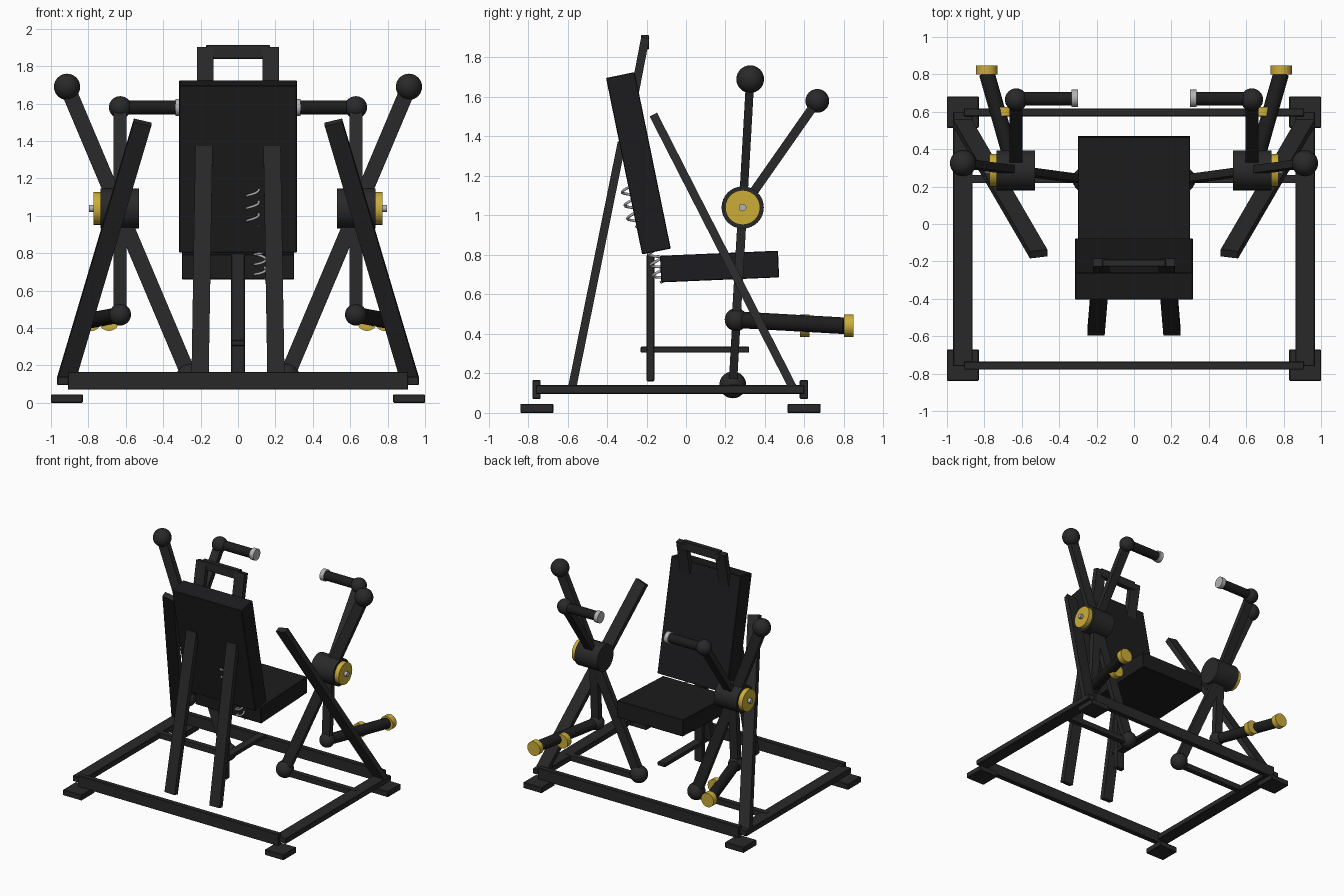
import bpy, bmesh
from math import radians, sin, cos, pi
from mathutils import Vector, Matrix

if "Cube" in bpy.data.objects:
    bpy.data.objects.remove(bpy.data.objects["Cube"])


def material(name, rgb):
    m = bpy.data.materials.new(name)
    m.diffuse_color = (*rgb, 1)
    m.use_nodes = True
    m.node_tree.nodes["Principled BSDF"].inputs["Base Color"].default_value = m.diffuse_color
    return m


STEEL = material("dark_steel", (0.022, 0.022, 0.023))
PAD = material("black_pad", (0.012, 0.012, 0.013))
YELLOW = material("yellow", (0.60, 0.42, 0.04))
METAL = material("light_metal", (0.45, 0.45, 0.47))


def finish(name, bm, mat, matrix=None, smooth=False):
    mesh = bpy.data.meshes.new(name)
    if matrix is not None:
        bm.transform(matrix)
    bmesh.ops.recalc_face_normals(bm, faces=bm.faces)
    bm.to_mesh(mesh)
    bm.free()
    ob = bpy.data.objects.new(name, mesh)
    bpy.context.collection.objects.link(ob)
    mesh.materials.append(mat)
    if smooth:
        bpy.ops.object.select_all(action='DESELECT')
        ob.select_set(True)
        bpy.context.view_layer.objects.active = ob
        bpy.ops.object.shade_smooth_by_angle(angle=radians(40))
    return ob


def frame(a, b):
    # local z runs from a to b, local x stays as close to world x as possible
    z = (b - a).normalized()
    ref = Vector((1, 0, 0)) if abs(z.x) < 0.95 else Vector((0, 1, 0))
    x = (ref - z * ref.dot(z)).normalized()
    rot = Matrix((x, z.cross(x), z)).transposed().to_4x4()
    return Matrix.Translation((a + b) / 2) @ rot


def box(name, center, size, mat=STEEL, tilt=0, bevel=0.004):
    bm = bmesh.new()
    bmesh.ops.create_cube(bm, size=1, matrix=Matrix.Diagonal((*size, 1)))
    bmesh.ops.bevel(bm, geom=bm.edges[:], offset=bevel, segments=1, affect='EDGES')
    return finish(name, bm, mat, Matrix.Translation(center) @ Matrix.Rotation(radians(tilt), 4, 'X'))


def bar(name, a, b, w, t, mat=STEEL):
    a, b = Vector(a), Vector(b)
    bm = bmesh.new()
    bmesh.ops.create_cube(bm, size=1, matrix=Matrix.Diagonal((w, t, (b - a).length, 1)))
    return finish(name, bm, mat, frame(a, b))


def rod(name, a, b, r, mat=STEEL):
    a, b = Vector(a), Vector(b)
    bm = bmesh.new()
    bmesh.ops.create_cone(bm, cap_ends=True, segments=32, radius1=r, radius2=r, depth=(b - a).length)
    return finish(name, bm, mat, frame(a, b), True)


def ball(name, c, r):
    bm = bmesh.new()
    bmesh.ops.create_uvsphere(bm, u_segments=32, v_segments=16, radius=r)
    return finish(name, bm, STEEL, Matrix.Translation(c), True)


def spring(name, a, b, r, turns):
    a, b = Vector(a), Vector(b)
    m, length, n = frame(a, b), (b - a).length, turns * 16
    cu = bpy.data.curves.new(name, 'CURVE')
    cu.dimensions = '3D'
    cu.bevel_depth = 0.007
    cu.bevel_resolution = 2
    sp = cu.splines.new('POLY')
    sp.points.add(n)
    for i, p in enumerate(sp.points):
        t = 2 * pi * i / 16
        p.co = (*(m @ Vector((r * cos(t), r * sin(t), length * (i / n - 0.5)))), 1)
    cu.materials.append(METAL)
    bpy.context.collection.objects.link(bpy.data.objects.new(name, cu))


# Base frame
box("front_base_beam", (0, -0.757, 0.118), (1.82, 0.042, 0.095))
box("rear_base_beam", (0, 0.597, 0.118), (1.82, 0.042, 0.095))

# Seat, backrest and centre support
box("backrest", (0, -0.241, 1.264), (0.63, 0.148, 0.912), PAD, 11.56)
box("seat", (0, 0.17, 0.741), (0.60, 0.135, 0.60), PAD, 2.45).data.transform(Matrix.Identity(4))
seat = bpy.data.objects["seat"]
bpy.data.objects.remove(seat)
box("seat", (0, 0.17, 0.741), (0.60, 0.598, 0.135), PAD, -2.45 + 4.9)
box("centre_post", (0, -0.18, 0.48), (0.074, 0.04, 0.64))
box("centre_foot_bar", (0, 0.045, 0.32), (0.07, 0.55, 0.03))
box("head_handle_bar", (0, -0.208, 1.877), (0.34, 0.04, 0.075))
spring("backrest_spring", (0.08, -0.295, 1.14), (0.08, -0.255, 0.94), 0.032, 3)
spring("seat_spring", (0.12, -0.165, 0.82), (0.12, -0.13, 0.66), 0.03, 3)

# Mirrored left and right parts
for s, side in ((-1, "left"), (1, "right")):
    # Frame
    box(side + "_base_beam", (s * 0.915, -0.08, 0.118), (0.105, 1.36, 0.045))
    for y, end in ((-0.755, "front"), (0.598, "rear")):
        box(f"{side}_{end}_foot", (s * 0.915, y, 0.023), (0.17, 0.168, 0.046))
    bar(side + "_cross_bar", (s * 0.25, 0.24, 0.12), (s * 0.91, 0.24, 0.12), 0.042, 0.045)
    bar(side + "_diagonal_upright", (s * 0.92, 0.545, 0.12), (s * 0.51, -0.16, 1.50), 0.096, 0.042)
    bar(side + "_backrest_leg", (s * 0.203, -0.576, 0.13), (s * 0.182, -0.325, 1.37), 0.092, 0.042)
    bar(side + "_head_handle_post", (s * 0.175, -0.26, 1.62), (s * 0.175, -0.206, 1.90), 0.09, 0.042)

    # Pivot hub
    hub = (s * 0.63, 0.287, 1.04)
    rod(side + "_pivot_hub", (s * 0.53, *hub[1:]), (s * 0.735, *hub[1:]), 0.107)
    rod(side + "_hub_cap", (s * 0.73, *hub[1:]), (s * 0.773, *hub[1:]), 0.088, YELLOW)
    rod(side + "_hub_axle", (s * 0.77, *hub[1:]), (s * 0.797, *hub[1:]), 0.019, METAL)

    # Long slanted lever with ball ends
    top, low = (s * 0.914, 0.325, 1.69), (s * 0.26, 0.237, 0.142)
    bar(side + "_long_lever", low, top, 0.082, 0.042)
    ball(side + "_long_lever_top_ball", top, 0.07)
    ball(side + "_long_lever_low_ball", low, 0.068)

    # Hand arm and grip
    hand = (s * 0.63, 0.665, 1.58)
    bar(side + "_hand_arm", hub, hand, 0.07, 0.045)
    ball(side + "_hand_arm_ball", hand, 0.06)
    rod(side + "_hand_grip", (s * 0.63, 0.67, 1.58), (s * 0.33, 0.67, 1.58), 0.037, PAD)
    rod(side + "_grip_cap", (s * 0.335, 0.672, 1.58), (s * 0.30, 0.672, 1.58), 0.046, METAL)

    # Leg arm and roller
    knee = (s * 0.63, 0.254, 0.472)
    bar(side + "_leg_arm", hub, knee, 0.07, 0.045)
    ball(side + "_leg_arm_ball", knee, 0.058)
    rod(side + "_leg_roller", knee, (s * 0.787, 0.805, 0.441), 0.042, PAD)
    rod(side + "_roller_ring", (s * 0.69, 0.577, 0.441), (s * 0.69, 0.625, 0.441), 0.056, YELLOW)
    rod(side + "_roller_end_cap", (s * 0.787, 0.80, 0.441), (s * 0.787, 0.848, 0.441), 0.057, YELLOW)
